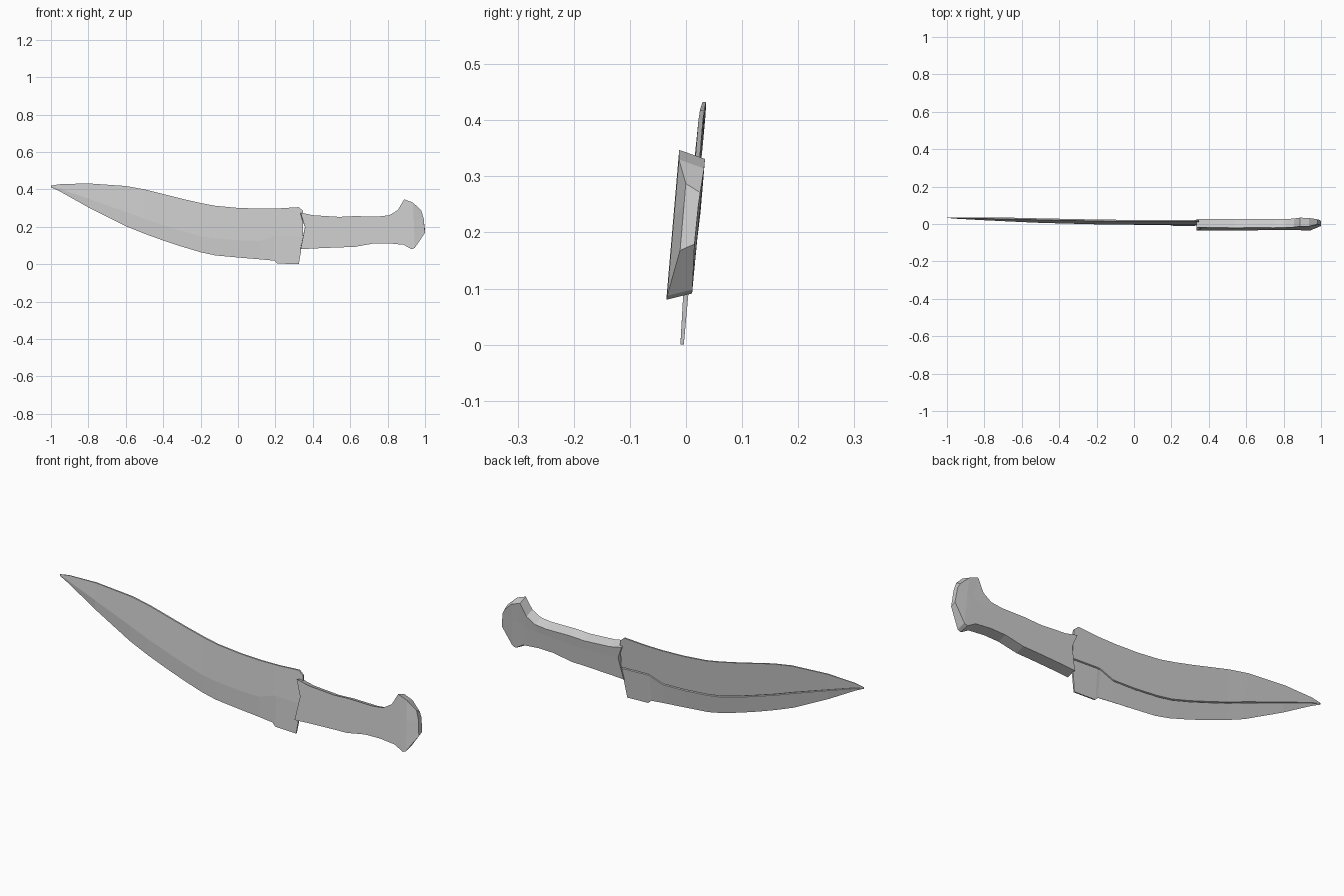
import bpy, bmesh


def loft(name, rings):
    """Skin a row of closed cross-sections and cap both ends."""
    bm = bmesh.new()
    rows = [[bm.verts.new(p) for p in ring] for ring in rings]
    n = len(rows[0])
    for a, b in zip(rows, rows[1:]):
        for i in range(n):
            j = (i + 1) % n
            bm.faces.new((a[i], a[j], b[j], b[i]))
    bm.faces.new(rows[0])
    bm.faces.new(rows[-1])
    bmesh.ops.remove_doubles(bm, verts=bm.verts, dist=0.0002)
    bmesh.ops.recalc_face_normals(bm, faces=bm.faces)
    mesh = bpy.data.meshes.new(name)
    bm.to_mesh(mesh)
    bm.free()
    obj = bpy.data.objects.new(name, mesh)
    bpy.context.collection.objects.link(obj)
    return obj


# Blade: x, spine z, ridge z, edge z, thickness factor, edge half thickness
blade_stations = [
    (-1.0, .420, .416, .412, .15, 0),
    (-.95, .428, .402, .388, .5, 0),
    (-.80, .432, .350, .304, .8, 0),
    (-.60, .418, .280, .203, 1, 0),
    (-.50, .400, .243, .163, 1, 0),
    (-.40, .375, .210, .127, 1, 0),
    (-.30, .350, .178, .094, 1, 0),
    (-.20, .327, .150, .064, 1, 0),
    (-.12, .312, .138, .047, 1, 0),
    (0.0, .301, .128, .036, 1, 0),
    (.12, .297, .125, .026, 1, .0005),
    (.195, .298, .152, .019, 1, .001),
    (.21, .298, .152, .004, 1, .003),
    (.325, .305, .148, 0.0, 1, .003),
    (.348, .285, .145, .004, 1, .003),
]


def blade_ring(x, top, mid, low, t, e):
    def y(z):
        return -.007 + .083 * z + .012 * max(0, -x - .5)
    xl = min(x, .326)
    g = .003 * t
    return [(x, y(top) - .004 * t, top), (x, y(mid) - .007 * t, mid),
            (xl, y(low) - e, low), (xl, y(low) + e, low),
            # narrow groove along the back
            (x, y(mid) + .004 * t, mid - g), (x, y(mid) - .001 * t, mid),
            (x, y(mid) + .005 * t, mid + g), (x, y(top) + .004 * t, top)]


loft("blade", [blade_ring(*s) for s in blade_stations])

# Handle: top x, top z, bottom x, bottom z, middle x, end taper, back inset
handle_stations = [
    (.335, .276, .335, .080, .358, 0, .018),
    (.40, .262, .40, .084, .41, 0, .018),
    (.54, .253, .54, .090, .54, 0, .018),
    (.62, .257, .62, .092, .62, 0, .018),
    (.75, .255, .72, .110, .735, 0, .018),
    (.81, .262, .80, .112, .805, 0, .018),
    (.855, .290, .885, .104, .87, 0, .018),
    (.888, .347, .928, .080, .91, 0, .016),
    (.935, .330, .945, .087, .94, .001, .016),
    (.98, .287, 1.0, .168, .992, .017, .016),
]


def handle_ring(xt, zt, xb, zb, xm, taper, inset):
    def front(z):
        return -.042 + .086 * z + taper

    def back(z):
        return .004 + .086 * z - taper * .2
    zm = (zt + zb) / 2 + .02
    return [(xt, front(zt), zt), (xm, front(zm), zm), (xb, front(zb), zb),
            (xb, back(zb), zb + inset * .7), (xm, back(zm), zm),
            (xt, back(zt), zt - inset)]


loft("handle", [handle_ring(*s) for s in handle_stations])
